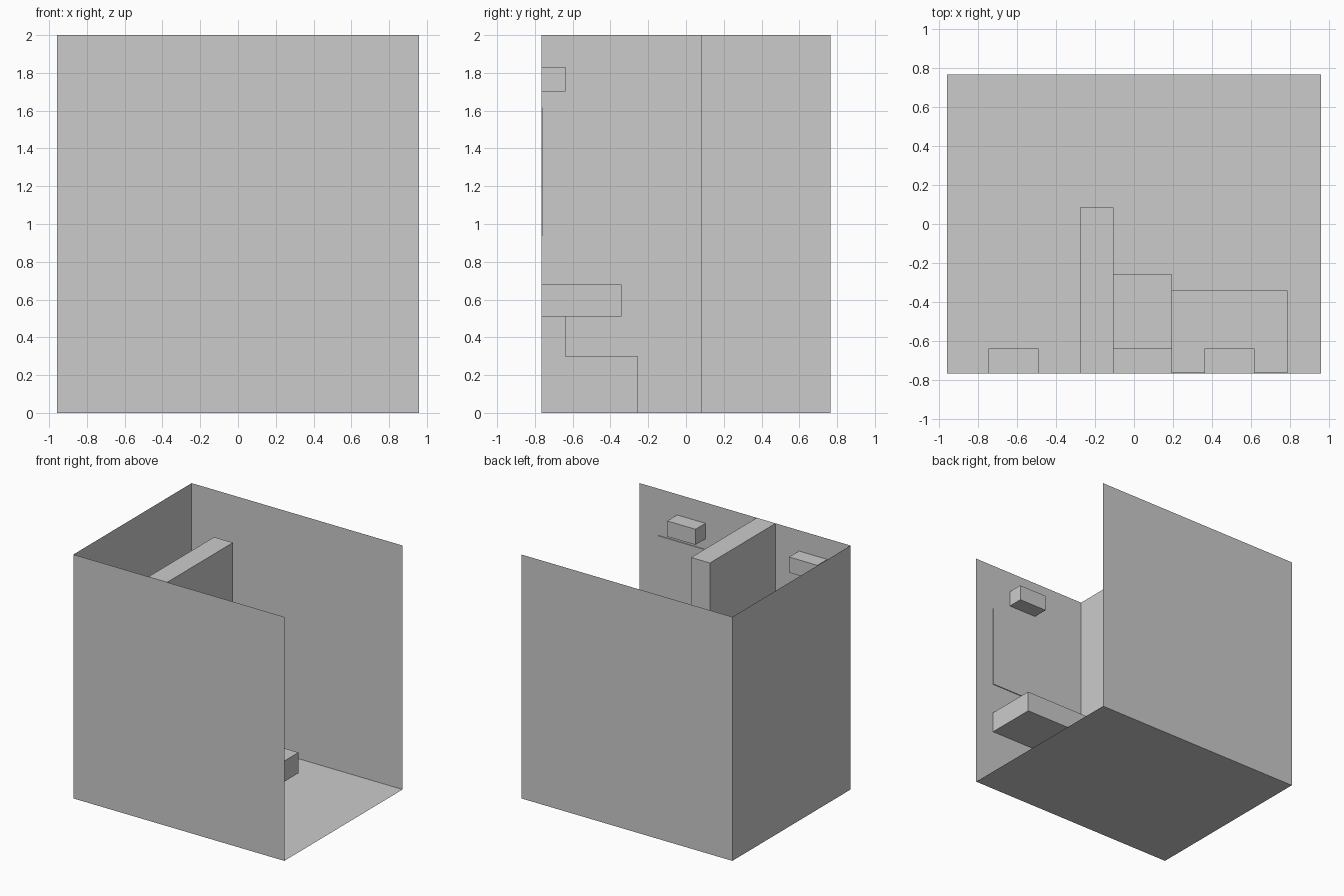
import bpy

if "Cube" in bpy.data.objects:
    bpy.data.objects.remove(bpy.data.objects["Cube"])

X, Y, H = 0.957, 0.766, 2.0      # half width, half depth, room height


def mesh(name, verts, faces):
    me = bpy.data.meshes.new(name)
    me.from_pydata(verts, [], faces)
    me.update()
    ob = bpy.data.objects.new(name, me)
    bpy.context.collection.objects.link(ob)
    return ob


def extrude_x(name, x0, x1, profile):
    """Solid with a y-z profile (counter-clockwise seen from +x)."""
    n = len(profile)
    verts = [(x, y, z) for x in (x0, x1) for y, z in profile]
    faces = [tuple(reversed(range(n))), tuple(range(n, 2 * n))]
    faces += [(i, (i + 1) % n, (i + 1) % n + n, i + n) for i in range(n)]
    return mesh(name, verts, faces)


def wall_box(name, x0, x1, depth, z0, z1):
    """Box fixed to the front wall, reaching into the room."""
    y0, y1 = -Y, -Y + depth
    return extrude_x(name, x0, x1, [(y0, z0), (y1, z0), (y1, z1), (y0, z1)])


# Room shell: thin sheets, open on top and on the right, facing inward
quad = [(0, 1, 2, 3)]
mesh("floor", [(-X, -Y, 0), (X, -Y, 0), (X, Y, 0), (-X, Y, 0)], quad)
mesh("front_wall", [(X, -Y, 0), (-X, -Y, 0), (-X, -Y, H), (X, -Y, H)], quad)
mesh("back_wall", [(-X, Y, 0), (X, Y, 0), (X, Y, H), (-X, Y, H)], quad)
mesh("left_wall", [(-X, -Y, 0), (-X, Y, 0), (-X, Y, H), (-X, -Y, H)], quad)

# Shower partition
wall_box("partition", -0.276, -0.106, 0.851, 0, H)

# Toilet: bowl block with raised tank at the wall
extrude_x("toilet", -0.106, 0.191,
          [(-Y, 0), (-0.255, 0), (-0.255, 0.298), (-0.638, 0.298),
           (-0.638, 0.596), (-Y, 0.596)])

# Vanity and mirror
wall_box("vanity", 0.191, 0.787, 0.4255, 0.511, 0.681)
wall_box("mirror", 0.191, 0.787, 0.007, 0.936, 1.617)

# Lamps over the shower and the mirror
for side, cx in (("shower", -0.617), ("mirror", 0.489)):
    wall_box(side + "_lamp", cx - 0.128, cx + 0.128, 0.128, 1.702, 1.83)
